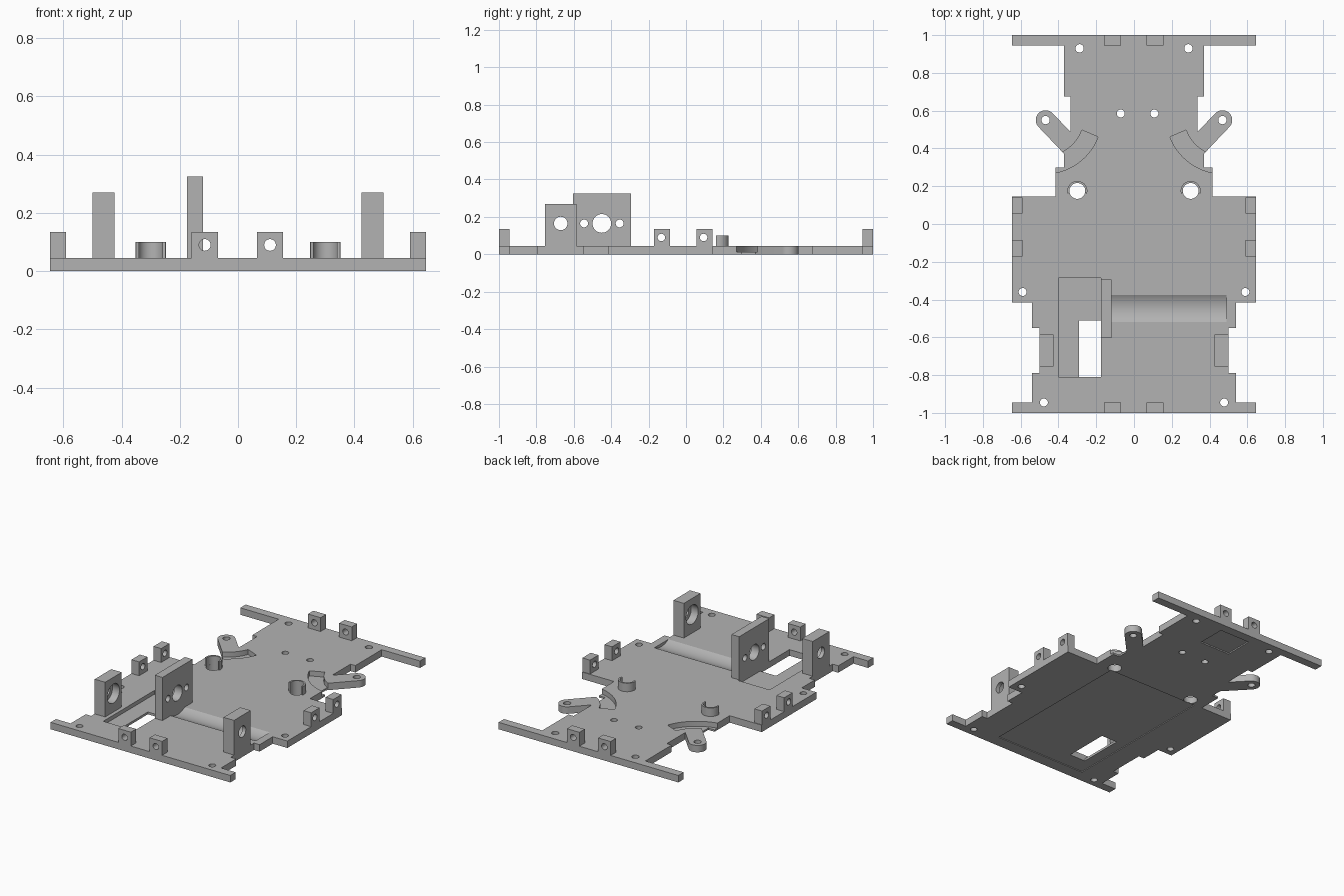
import bpy
import bmesh
from math import cos, sin, pi, radians
from mathutils import Matrix, Vector

if "Cube" in bpy.data.objects:
    bpy.data.objects.remove(bpy.data.objects["Cube"], do_unlink=True)

grey = bpy.data.materials.new("plain grey")
grey.use_nodes = True
COLOR = (0.45, 0.45, 0.45, 1)
grey.diffuse_color = COLOR
grey.node_tree.nodes["Principled BSDF"].inputs["Base Color"].default_value = COLOR

T = 0.045          # plate thickness
POST_TOP = 0.135   # small post height


def finish(bm, name):
    bmesh.ops.recalc_face_normals(bm, faces=bm.faces)
    mesh = bpy.data.meshes.new(name)
    bm.to_mesh(mesh)
    bm.free()
    mesh.materials.append(grey)
    ob = bpy.data.objects.new(name, mesh)
    bpy.context.collection.objects.link(ob)
    return ob


def prism(name, pts, z0, z1):
    bm = bmesh.new()
    face = bm.faces.new([bm.verts.new((x, y, z0)) for x, y in pts])
    top = bmesh.ops.extrude_face_region(bm, geom=[face])["geom"]
    verts = [v for v in top if isinstance(v, bmesh.types.BMVert)]
    bmesh.ops.translate(bm, vec=(0, 0, z1 - z0), verts=verts)
    return finish(bm, name)


def box(name, x0, x1, y0, y1, z0, z1):
    return prism(name, [(x0, y0), (x1, y0), (x1, y1), (x0, y1)], z0, z1)


def rod(name, center, r, length, axis="Z", sides=32):
    bm = bmesh.new()
    rot = {"X": Matrix.Rotation(pi / 2, 4, "Y"),
           "Y": Matrix.Rotation(pi / 2, 4, "X"), "Z": Matrix()}[axis]
    bmesh.ops.create_cone(bm, cap_ends=True, segments=sides, radius1=r, radius2=r,
                          depth=length, matrix=Matrix.Translation(Vector(center)) @ rot)
    return finish(bm, name)


def arc(cx, cy, r, a0, a1, n=20):
    angles = [radians(a0 + (a1 - a0) * i / n) for i in range(n + 1)]
    return [(cx + r * cos(a), cy + r * sin(a)) for a in angles]


def combine(target, other, operation="DIFFERENCE"):
    mod = target.modifiers.new("combine", "BOOLEAN")
    mod.operation, mod.solver, mod.object = operation, "EXACT", other
    bpy.context.view_layer.objects.active = target
    bpy.ops.object.modifier_apply(modifier=mod.name)
    bpy.data.objects.remove(other, do_unlink=True)


def flip(pts, s):
    return [(s * x, y) for x, y in pts]


# Stepped chassis plate, mirrored left to right
half = [(0.645, -1), (0.645, -0.945), (0.54, -0.945), (0.54, -0.79), (0.5, -0.79),
        (0.5, -0.55), (0.54, -0.55), (0.54, -0.415), (0.645, -0.415), (0.645, 0.145),
        (0.415, 0.145), (0.415, 0.3), (0.37, 0.3), (0.37, 0.45), (0.335, 0.45),
        (0.335, 0.675), (0.37, 0.675), (0.37, 0.945), (0.645, 0.945), (0.645, 1)]
plate = prism("chassis_plate", half + flip(half, -1)[::-1], 0, T)

for s in (1, -1):
    # Rounded diagonal arm
    arm = arc(0.468, 0.55, 0.052, -45, 135) + [(0.31, 0.46), (0.34, 0.34)]
    combine(plate, prism("arm", flip(arm, s), 0, T), "UNION")
    # Curved channel beside the arm
    channel = arc(0.475, 0.57, 0.305, 201, 264) + arc(0.475, 0.57, 0.212, 264, 200)
    combine(plate, prism("channel", flip(channel, s), 0.012, 0.1))

# Underside pockets
combine(plate, box("pocket", -0.36, 0.3, -0.92, 0.14, -0.1, 0.005))
combine(plate, box("rear_pocket", -0.12, 0.1, 0.75, 0.94, -0.1, 0.008))
# Battery recess, window and cylindrical motor trough
combine(plate, box("recess", -0.4, -0.175, -0.81, -0.285, 0.02, 0.1))
combine(plate, box("window", -0.29, -0.175, -0.81, -0.51, -0.1, 0.1))
combine(plate, rod("trough", (0.185, -0.447, 0.165), 0.14, 0.61, "X", 96))

# Screw holes
holes = [(-0.07, 0.585, 0.021), (0.108, 0.585, 0.021)]
for s in (1, -1):
    holes += [(s * 0.288, 0.93, 0.022), (s * 0.468, 0.55, 0.022),
              (s * 0.59, -0.36, 0.021), (s * 0.477, -0.945, 0.021),
              (s * 0.3, 0.175, 0.042)]
for x, y, r in holes:
    combine(plate, rod("hole", (x, y, 0), r, 0.3))

parts = [plate]

# Small drilled posts on the front, rear and side edges
for end, y0 in (("front", -1), ("rear", 0.945)):
    for side, x in (("right", -0.114), ("left", 0.11)):
        post = box(f"{end}_{side}_post", x - 0.045, x + 0.045, y0, y0 + 0.055, T, POST_TOP)
        combine(post, rod("hole", (x, y0, 0.09), 0.02, 0.3, "Y"))
        parts.append(post)
for side, s in (("left", 1), ("right", -1)):
    for k, y in (("rear", 0.098), ("front", -0.128)):
        x0, x1 = sorted((s * 0.59, s * 0.645))
        post = box(f"{side}_side_{k}_post", x0, x1, y - 0.043, y + 0.043, T, POST_TOP)
        combine(post, rod("hole", (s * 0.6, y - 0.004, 0.09), 0.02, 0.3, "X"))
        parts.append(post)

    # Axle bearing post, counterbored on its inner face
    x0, x1 = sorted((s * 0.425, s * 0.5))
    bearing = box(f"{side}_bearing_post", x0, x1, -0.755, -0.585, T, 0.27)
    combine(bearing, rod("hole", (s * 0.46, -0.67, 0.165), 0.036, 0.3, "X"))
    combine(bearing, rod("bore", (s * 0.425, -0.67, 0.165), 0.062, 0.1, "X"))
    parts.append(bearing)

    # Half-ring collar around the steering hole
    ring = arc(s * 0.3, 0.175, 0.053, -15, 195) + arc(s * 0.3, 0.175, 0.042, 195, -15)
    parts.append(prism(f"{side}_collar", ring, T, 0.1))

# Tall motor mount with a shaft hole and two screw holes
mount = box("motor_mount", -0.175, -0.12, -0.603, -0.295, T, 0.325)
for y, r in ((-0.45, 0.05), (-0.545, 0.021), (-0.355, 0.021)):
    combine(mount, rod("hole", (-0.15, y, 0.165), r, 0.3, "X"))
parts.append(mount)

# Smooth the round walls, keep the corners sharp
bpy.ops.object.select_all(action="DESELECT")
for ob in parts:
    ob.select_set(True)
bpy.context.view_layer.objects.active = plate
bpy.ops.object.shade_smooth_by_angle(angle=radians(30))
